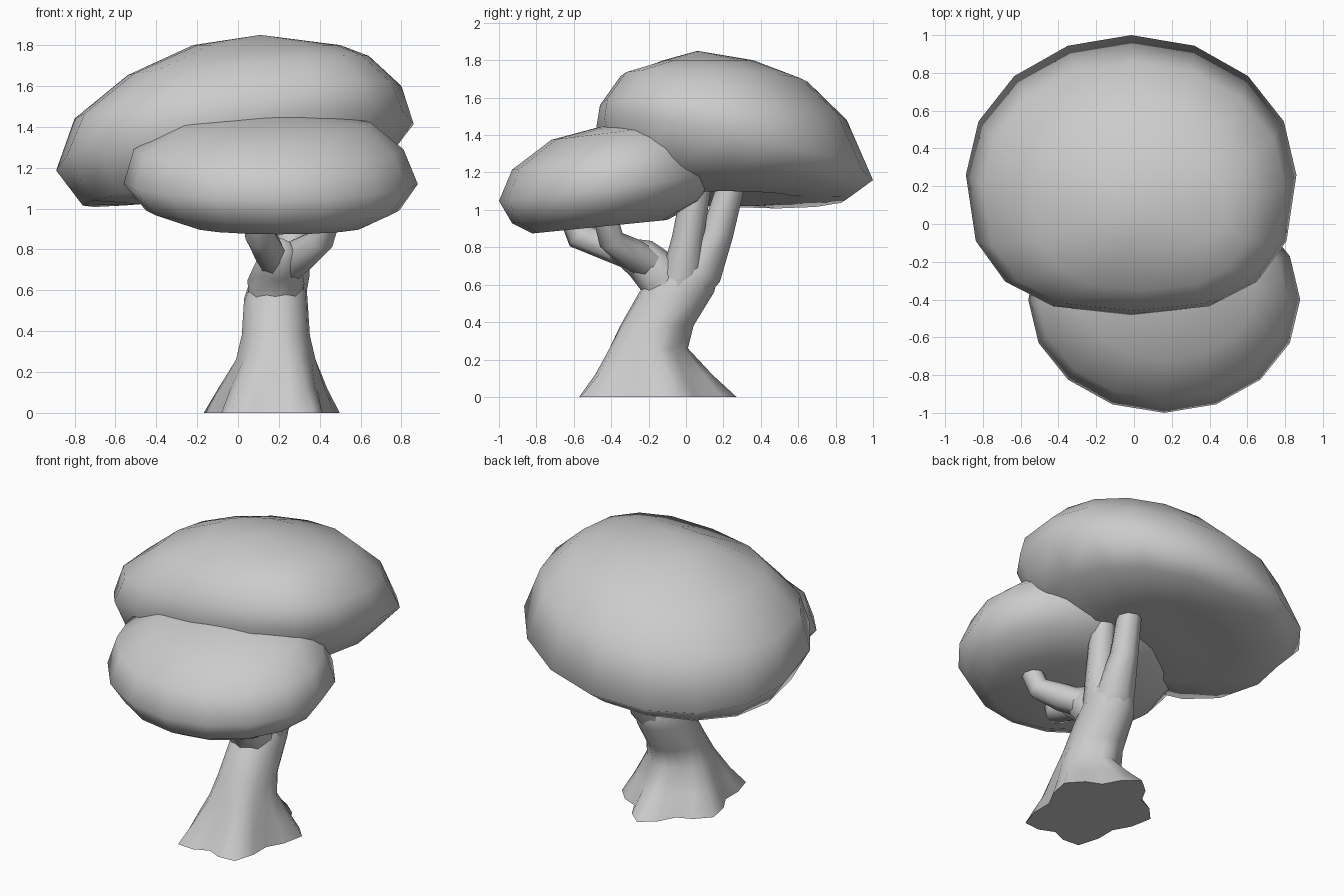
import bpy, bmesh
from math import sin, cos, pi, copysign
from mathutils import Vector

if "Cube" in bpy.data.objects:
    bpy.data.objects.remove(bpy.data.objects["Cube"])


def loft(name, rings):
    """Skin a list of point rings, closing both ends (a one-point ring is a pole)."""
    bm = bmesh.new()
    loops = [[bm.verts.new(p) for p in r] for r in rings]
    for a, b in zip(loops, loops[1:]):
        n = max(len(a), len(b))
        for i in range(n):
            j = (i + 1) % n
            if len(a) == 1:
                bm.faces.new((a[0], b[j], b[i]))
            elif len(b) == 1:
                bm.faces.new((a[i], a[j], b[0]))
            else:
                bm.faces.new((a[i], a[j], b[j], b[i]))
    for end in (loops[0], loops[-1]):
        if len(end) > 2:
            bm.faces.new(end)
    bmesh.ops.recalc_face_normals(bm, faces=bm.faces)
    mesh = bpy.data.meshes.new(name)
    bm.to_mesh(mesh)
    bm.free()
    obj = bpy.data.objects.new(name, mesh)
    bpy.context.collection.objects.link(obj)
    bpy.ops.object.select_all(action='DESELECT')
    obj.select_set(True)
    bpy.context.view_layer.objects.active = obj
    bpy.ops.object.shade_smooth_by_angle(angle=pi * 0.45)
    return obj


def oval(cx, cy, cz, rx=0, ry=0, sx=0, sy=0, n=16, lobe=0, front=1):
    """Tilted oval ring; sx, sy are slopes, lobe cuts five root valleys,
    front below 1 makes the front half boxier."""
    if rx == 0:
        return [(cx, cy, cz)]
    pts = []
    for i in range(n):
        t = 2 * pi * i / n
        k = 1 - lobe * (1 - cos(5 * (t - pi / 2)))
        e = front if sin(t) < 0 else 1
        x = rx * k * copysign(abs(cos(t)) ** e, cos(t))
        y = ry * k * copysign(abs(sin(t)) ** e, sin(t))
        pts.append((cx + x, cy + y, cz + sx * x + sy * y))
    return pts


def branch(name, path, n=8):
    """Tapered tube through (x, y, z, radius) points."""
    pts = [Vector(p[:3]) for p in path]
    rings = []
    for i, p in enumerate(pts):
        d = (pts[min(i + 1, len(pts) - 1)] - pts[max(i - 1, 0)]).normalized()
        u = d.cross(Vector((1, 0, 0))).normalized()
        v = d.cross(u)
        r = path[i][3]
        rings.append([p + r * (u * cos(2 * pi * k / n) + v * sin(2 * pi * k / n)) for k in range(n)])
    loft(name, rings)


# Large tilted upper crown, fuller where it sinks into the front crown
loft("upper_canopy", [oval(*r, front=0.78) for r in (
    (0.0, 0.22, 1.10),
    (-0.05, 0.22, 1.06, 0.45, 0.38, 0.09, 0),
    (-0.03, 0.24, 1.11, 0.73, 0.64, 0.13, -0.06),
    (-0.015, 0.26, 1.30, 0.875, 0.74, 0.13, -0.19),
    (0.0, 0.20, 1.52, 0.80, 0.66, 0.10, -0.06),
    (0.05, 0.15, 1.70, 0.59, 0.50, 0.08, -0.03),
    (0.14, 0.12, 1.80, 0.36, 0.24),
    (0.11, 0.06, 1.85))])

# Smaller front crown
loft("lower_canopy", [oval(*r) for r in (
    (0.18, -0.42, 0.95),
    (0.20, -0.46, 0.91, 0.42, 0.36, 0, 0.10),
    (0.17, -0.42, 0.99, 0.62, 0.51, 0, 0.12),
    (0.16, -0.40, 1.12, 0.72, 0.60, 0, 0.12),
    (0.15, -0.39, 1.29, 0.66, 0.54, 0, 0.14),
    (0.18, -0.34, 1.42, 0.47, 0.38, 0, 0.12),
    (0.20, -0.25, 1.50))])

# Leaning trunk with flared roots
loft("trunk", [oval(*r, n=20, lobe=l) for r, l in (
    ((0.165, -0.19, 0.0, 0.35, 0.46), 0.13),
    ((0.17, -0.195, 0.12, 0.28, 0.335), 0.09),
    ((0.185, -0.21, 0.26, 0.205, 0.22), 0.05),
    ((0.185, -0.16, 0.38, 0.17, 0.20), 0.02),
    ((0.185, -0.05, 0.56, 0.155, 0.20), 0),
    ((0.20, 0.02, 0.68, 0.13, 0.16), 0),
    ((0.21, 0.03, 0.76, 0.08, 0.10), 0),
    ((0.21, 0.03, 0.78), 0))])

# Boughs holding up the crowns, rooted inside the trunk
branch("back_branch", [(0.19, -0.10, 0.45, 0.11), (0.21, 0.08, 0.68, 0.12),
                       (0.22, 0.17, 0.88, 0.085), (0.24, 0.26, 1.2, 0.07)])
branch("middle_branch", [(0.21, -0.10, 0.45, 0.10), (0.24, -0.01, 0.68, 0.11),
                         (0.27, 0.01, 0.85, 0.085), (0.29, 0.07, 1.2, 0.075)])
branch("front_branch", [(0.18, -0.08, 0.45, 0.11), (0.185, -0.12, 0.64, 0.14),
                        (0.20, -0.24, 0.74, 0.11), (0.21, -0.38, 0.80, 0.06)])
branch("left_fork", [(0.19, -0.20, 0.71, 0.07), (0.14, -0.42, 0.81, 0.08),
                     (0.11, -0.57, 0.86, 0.075), (0.10, -0.62, 1.0, 0.07)])
branch("right_fork", [(0.20, -0.14, 0.68, 0.08), (0.30, -0.30, 0.77, 0.085),
                      (0.40, -0.40, 0.84, 0.07), (0.45, -0.44, 1.0, 0.065)])
